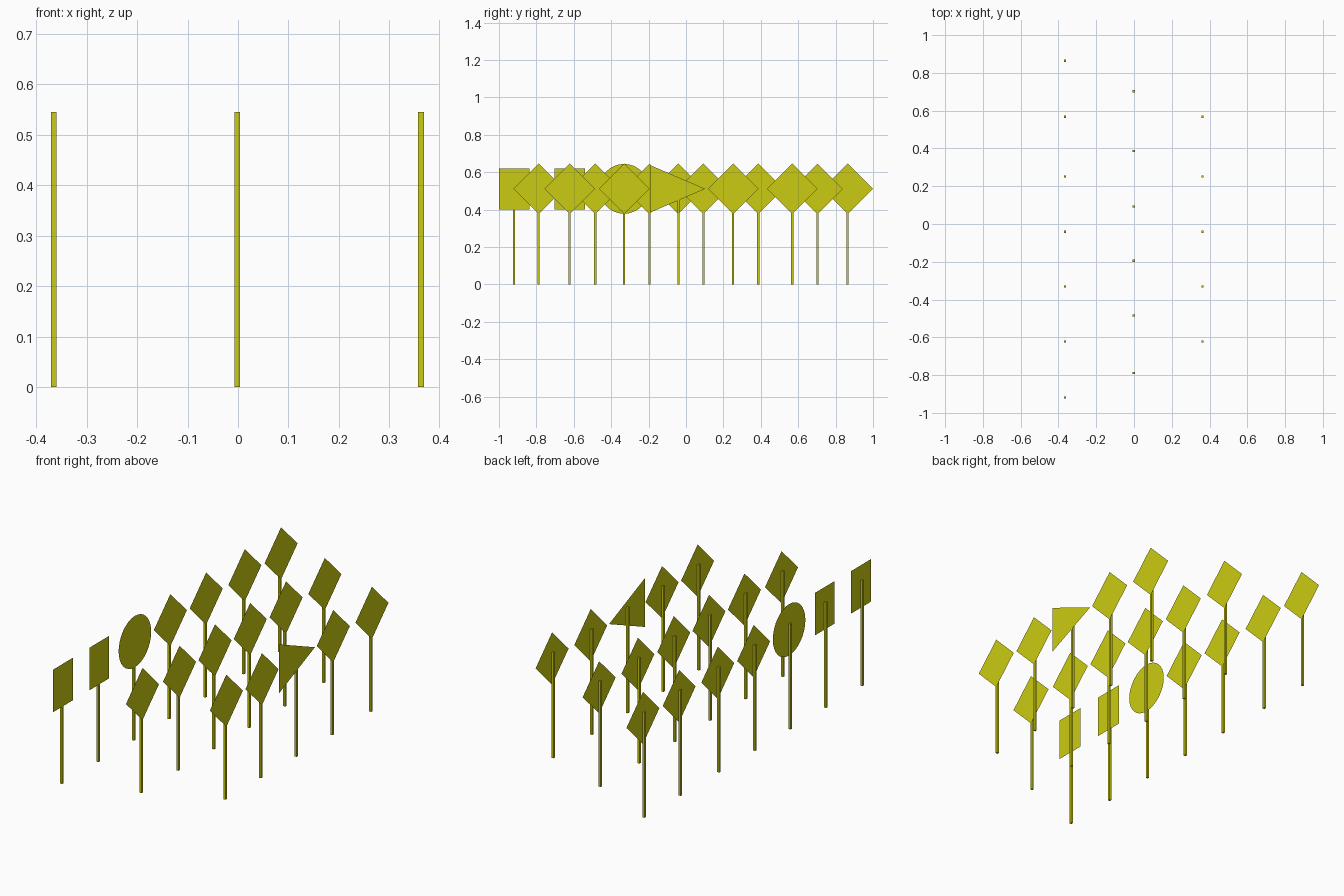
import bpy, math

if "Cube" in bpy.data.objects:
    bpy.data.objects.remove(bpy.data.objects["Cube"])

paint = bpy.data.materials.new("sign_yellow")
paint.diffuse_color = (0.6, 0.6, 0.006, 1)
paint.use_nodes = True
paint.node_tree.nodes["Principled BSDF"].inputs["Base Color"].default_value = paint.diffuse_color

SIGN_Z = 0.511      # height of the sign centres
POST_TOP = 0.545
POST_W = 0.0115


def add_object(name, verts, faces, loc):
    mesh = bpy.data.meshes.new(name)
    mesh.from_pydata(verts, [], faces)
    mesh.materials.append(paint)
    ob = bpy.data.objects.new(name, mesh)
    ob.location = loc
    bpy.context.collection.objects.link(ob)


def post(x, y):
    h = POST_W / 2
    ring = [(-h, -h), (h, -h), (h, h), (-h, h)]
    verts = [(a, b, z) for z in (0, POST_TOP) for a, b in ring]
    sides = [(i, (i + 1) % 4, (i + 1) % 4 + 4, i + 4) for i in range(4)]
    add_object("post", verts, sides + [(3, 2, 1, 0), (4, 5, 6, 7)], (x, y, 0))


def ngon(n, r):
    return [(r * math.cos(2 * math.pi * i / n), r * math.sin(2 * math.pi * i / n))
            for i in range(n)]


# Sign outlines in (y, z), all thin sheets facing +x
SHAPES = {
    "diamond": ngon(4, 0.135),
    "round": ngon(32, 0.133),
    "rectangle": [(-0.081, -0.11), (0.081, -0.11), (0.081, 0.11), (-0.081, 0.11)],
    "triangle": [(-0.149, -0.126), (0.143, 0), (-0.149, 0.126)],
}

# Three rows: plate x, post y positions, and the signs that are not diamonds
ROWS = [
    (-0.3585, [-0.919, -0.622, -0.331, -0.041, 0.252, 0.568, 0.864],
     {0: "rectangle", 1: "rectangle", 2: "round"}),
    (0.005, [-0.788, -0.485, -0.195, 0.093, 0.386, 0.703], {}),
    (0.369, [-0.622, -0.331, -0.041, 0.252, 0.568], {2: "triangle"}),
]

for x, ys, special in ROWS:
    for i, y in enumerate(ys):
        post(x - POST_W / 2 - 0.0008, y)
        kind = special.get(i, "diamond")
        outline = SHAPES[kind]
        add_object(kind + "_sign", [(0, a, b) for a, b in outline],
                   [tuple(range(len(outline)))], (x, y, SIGN_Z))
